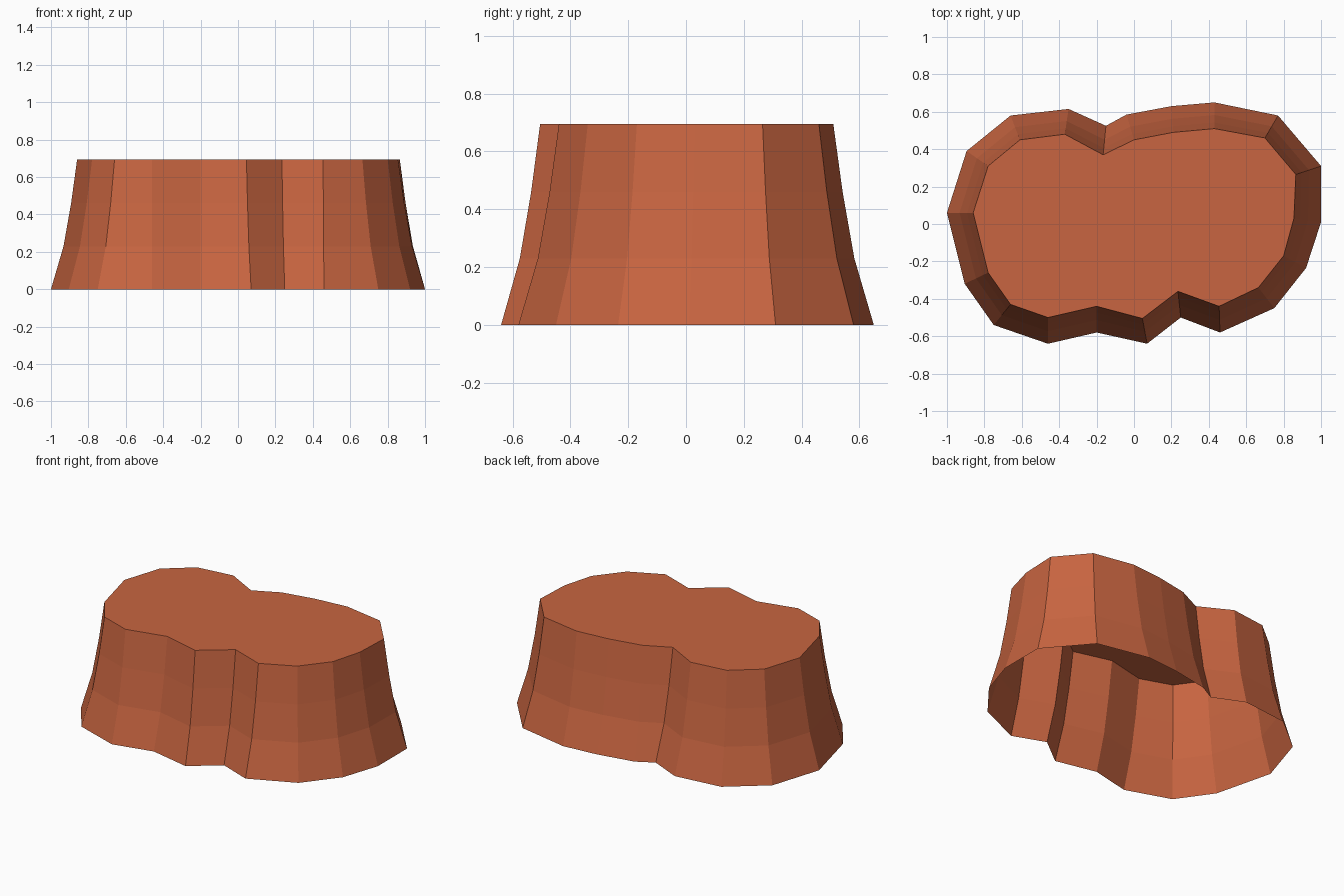
import bpy, bmesh

if "Cube" in bpy.data.objects:
    bpy.data.objects.remove(bpy.data.objects["Cube"])

# Outlines of the mesa, counter-clockwise from the left
BASE = [(-1, .06), (-.905, -.32), (-.75, -.54), (-.46, -.64), (-.20, -.58),
        (.07, -.64), (.25, -.50), (.46, -.58), (.75, -.45), (.92, -.235),
        (1, .01), (1, .31), (.77, .58), (.43, .65), (.20, .63),
        (-.04, .585), (-.15, .525), (-.35, .615), (-.66, .58), (-.895, .39)]
TOP = [(-.86, .06), (-.78, -.26), (-.66, -.43), (-.46, -.50), (-.20, -.44),
       (.045, -.505), (.235, -.36), (.455, -.44), (.665, -.34), (.80, -.17),
       (.855, .03), (.865, .265), (.70, .46), (.43, .51), (.21, .49),
       (0, .45), (-.165, .37), (-.37, .48), (-.61, .45), (-.78, .31)]
# Height and how far each ring has moved from base to top outline
LEVELS = [(0, 0), (.23, .48), (.46, .77), (.695, 1)]

clay = bpy.data.materials.new("terracotta rock")
clay.diffuse_color = (.58, .13, .052, 1)
clay.use_nodes = True
clay.node_tree.nodes["Principled BSDF"].inputs["Base Color"].default_value = clay.diffuse_color

# Flared cliff walls, open underneath
bm = bmesh.new()
rings = [[bm.verts.new((a[0] + (b[0] - a[0]) * t, a[1] + (b[1] - a[1]) * t, z))
          for a, b in zip(BASE, TOP)] for z, t in LEVELS]
n = len(BASE)
for low, high in zip(rings, rings[1:]):
    for i in range(n):
        j = (i + 1) % n
        bm.faces.new((low[i], low[j], high[j], high[i]))

# Flat plateau
bm.faces.new(rings[-1])

mesh = bpy.data.meshes.new("rock_mesa")
bm.to_mesh(mesh)
bm.free()
mesh.materials.append(clay)
rock = bpy.data.objects.new("rock_mesa", mesh)
bpy.context.collection.objects.link(rock)
